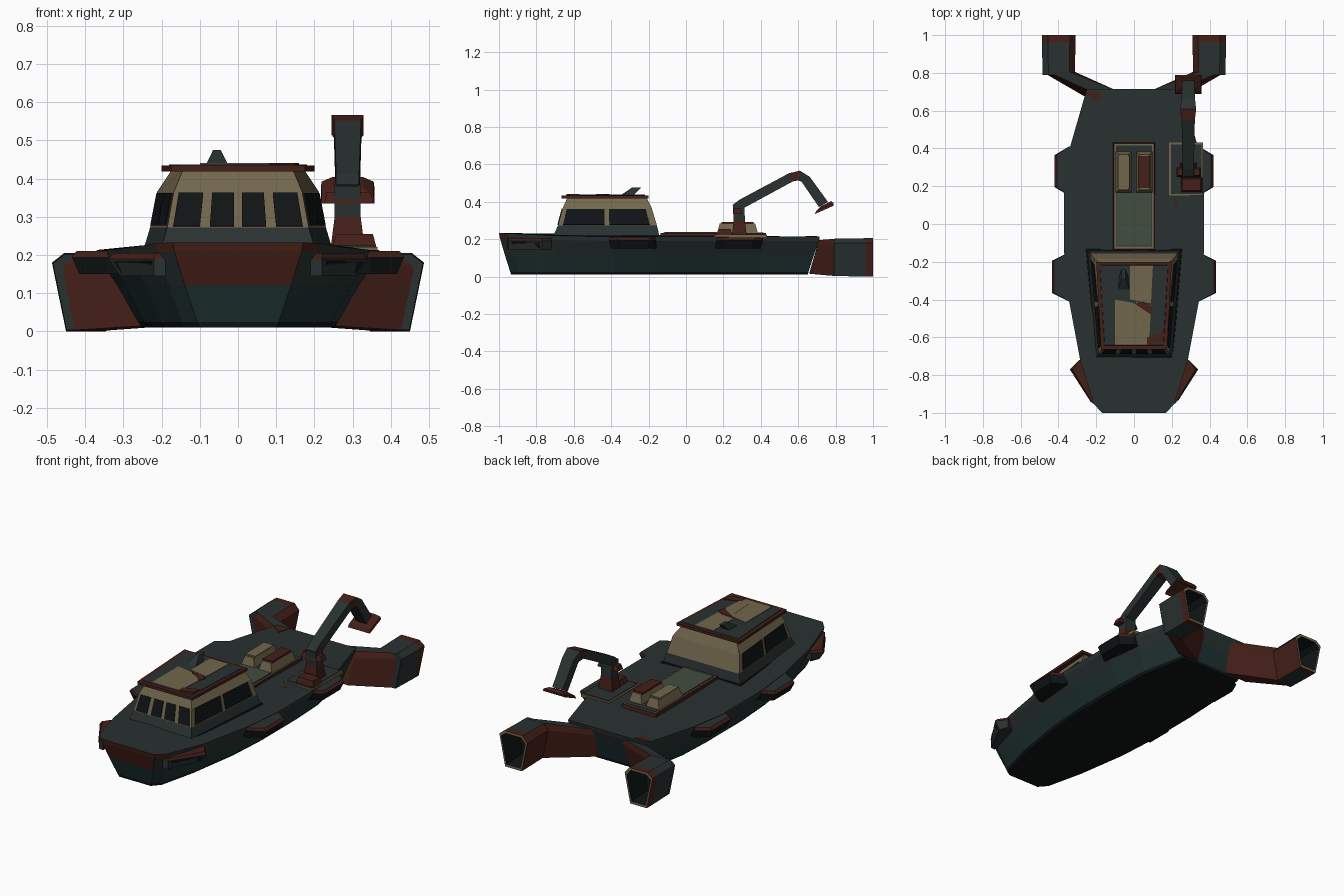
import bpy, bmesh
from mathutils import Vector as V

if "Cube" in bpy.data.objects:
    bpy.data.objects.remove(bpy.data.objects["Cube"])


def material(name, r, g, b):
    m = bpy.data.materials.new(name)
    m.diffuse_color = (r, g, b, 1)
    m.use_nodes = True
    m.node_tree.nodes["Principled BSDF"].inputs["Base Color"].default_value = m.diffuse_color
    return m


GREEN = material("dark_green", 0.022, 0.031, 0.030)
TEAL = material("teal", 0.014, 0.032, 0.032)
OLIVE = material("olive", 0.055, 0.075, 0.05)
RED = material("rust_red", 0.06, 0.014, 0.009)
CREAM = material("cream", 0.17, 0.135, 0.075)
BLACK = material("black", 0.005, 0.007, 0.008)


def loft(name, rings, mat, caps=True, bands=None):
    """Skin closed rings of points; bands maps a face test to a material."""
    bm = bmesh.new()
    vs = [[bm.verts.new(p) for p in r] for r in rings]
    n = len(vs[0])
    for a, b in zip(vs, vs[1:]):
        for i in range(n):
            bm.faces.new((a[i], a[(i + 1) % n], b[(i + 1) % n], b[i]))
    if caps:
        bm.faces.new(vs[0])
        bm.faces.new(vs[-1])
    bmesh.ops.recalc_face_normals(bm, faces=bm.faces)
    me = bpy.data.meshes.new(name)
    me.materials.append(mat)
    for m, test in bands or []:
        me.materials.append(m)
        for f in bm.faces:
            if test(f.calc_center_median()):
                f.material_index = len(me.materials) - 1
    bm.to_mesh(me)
    bm.free()
    ob = bpy.data.objects.new(name, me)
    bpy.context.collection.objects.link(ob)
    return ob


def box(name, x0, x1, y0, y1, z0, z1, mat, taper=0.0, **kw):
    def ring(z, t):
        return [(x0 + t, y0 + t, z), (x1 - t, y0 + t, z), (x1 - t, y1 - t, z), (x0 + t, y1 - t, z)]
    return loft(name, [ring(z0, 0), ring(z1, taper)], mat, **kw)


def panel(name, quad, u0, u1, v0, v1, mat, out=0.004):
    """Thin plate on part of a wall (quad: bottom left, bottom right, top right, top left)."""
    a, b, c, d = map(V, quad)
    n = (b - a).cross(d - a).normalized()
    def at(u, v):
        return a.lerp(b, u).lerp(d.lerp(c, u), v)
    pts = [at(u0, v0), at(u1, v0), at(u1, v1), at(u0, v1)]
    return loft(name, [[p - n * 0.004 for p in pts], [p + n * out for p in pts]], mat)


def patch(name, pts, z, mat):
    return loft(name, [[(x, y, z - 0.003) for x, y in pts], [(x, y, z + 0.002) for x, y in pts]], mat)


def mirror_x(ring):
    return [(-x, y, z) for x, y, z in ring]


def pair(name, rings, mat, **kw):
    loft(name + "_right", rings, mat, **kw)
    loft(name + "_left", [mirror_x(r) for r in rings], mat, **kw)


# hull: rings from keel to deck, each a mirrored half outline
STATIONS = [(-1, .17, .10), (-.95, .215, .14), (-.72, .285, .19), (-.4, .345, .235), (-.15, .37, .25),
            (.2, .37, .25), (.42, .335, .24), (.715, .25, .19)]


def hull_ring(t, z, ky):
    half = []
    for y, wt, wb in STATIONS:
        rise = 0.02 * max(0, (-y - .6) / .4) * t if z > 0.15 else 0
        half.append((wb + (wt - wb) * t, y * ky + (1 - ky) * -.14, z + rise))
    return half + mirror_x(half)[::-1]


loft("hull", [hull_ring(0, .01, .925), hull_ring(.1, .025, .93), hull_ring(.55, .12, .965),
              hull_ring(.95, .19, .995), hull_ring(1, .213, 1)], TEAL,
     bands=[(BLACK, lambda c: c.z < .02), (GREEN, lambda c: c.z > .13),
            (RED, lambda c: c.z > .13 and c.y < -.97)])

# vents in the hull flanks
def side_pod(name, ya, yb, xi, xo):
    rings = [[(xi - .06, y0, z), (xi, y0, z), (xo - dx, y0 + .045, z), (xo - dx, y1 - .045, z),
              (xi, y1, z), (xi - .06, y1, z)]
             for z, y0, y1, dx in ((.15, ya + .01, yb - .01, .02), (.195, ya, yb, 0), (.21, ya, yb, .012))]
    pair(name, rings, BLACK, bands=[(RED, lambda c: c.z > .197), (GREEN, lambda c: c.z > .205)])


side_pod("front_side_vent", -.41, -.15, .345, .435)
side_pod("rear_side_vent", .15, .41, .345, .42)
pair("bow_vent", [[(.19, -.955, z), (.22, -.95, z), (.34 - d, -.77, z), (.29, -.72, z), (.2, -.75, z)]
                  for z, d in ((.145, .03), (.19, 0), (.205, .015))], GREEN,
     bands=[(RED, lambda c: c.z > .195)])
for s, n in ((1, "right"), (-1, "left")):
    q = [(.205, -.95, .15), (.31, -.77, .15), (.335, -.775, .188), (.222, -.95, .188)]
    if s < 0:
        q = [(-x, y, z) for x, y, z in (q[1], q[0], q[3], q[2])]
    panel("bow_vent_grille_" + n, q, .1, .95, .1, .9, BLACK)

# rear thrusters: swept arm and hollow nozzle
SECTION = [(.345, 0), (.45, 0), (.487, .18), (.455, .205), (.34, .205), (.31, .17)]


def nozzle(y, k):
    return [(.4 + (x - .4) * k, y, .103 + (z - .103) * k) for x, z in SECTION]


root = [(.1, .66, .02), (.235, .66, .015), (.25, .7, .16), (.245, .71, .195), (.1, .71, .195), (.09, .7, .16)]
pair("thruster_arm", [root, nozzle(.805, .98)], RED, bands=[(GREEN, lambda c: c.z > .19)])
pair("thruster_nozzle", [nozzle(.79, .97), nozzle(.96, 1), nozzle(1, 1), nozzle(1, .86), nozzle(.86, .78)],
     GREEN, bands=[(RED, lambda c: c.y > .965 or (c.x * c.x < .13 and c.y < .9)),
                   (CREAM, lambda c: c.y > .995),
                   (BLACK, lambda c: abs(c.y - .93) < .002 or abs(c.y - .86) < .002)])

# cabin: flared skirt, walls and roof slab
def cab(z, yf, wf, yb, wb):
    return [(-wf, yf, z), (wf, yf, z), (wb, yb, z), (-wb, yb, z)]


c0, c1 = cab(.205, -.715, .205, -.14, .25), cab(.272, -.685, .185, -.155, .23)
c2, c3 = cab(.365, -.66, .168, -.183, .212), cab(.42, -.635, .145, -.21, .175)
loft("cabin_skirt", [c0, c1], GREEN)
loft("cabin_walls", [c1, c2, c3], CREAM)
loft("cabin_deck_frame", [cab(.205, -.725, .21, -.13, .258), cab(.222, -.72, .205, -.135, .252)], BLACK)
r0 = cab(.418, -.665, .175, -.2, .2)
loft("roof_slab", [r0, cab(.434, -.665, .175, -.2, .2)], RED)
loft("roof_top", [cab(.43, -.645, .158, -.215, .183), cab(.437, -.64, .155, -.22, .18)], GREEN)

# windows
front = (c1[0], c1[1], c2[1], c2[0])
for i, (a, b) in enumerate(((.04, .23), (.3, .47), (.53, .7), (.77, .96))):
    panel(f"front_window_{i}", front, a, b, .03, .97, BLACK)
for n, q, flip in (("right", (c1[1], c1[2], c2[2], c2[1]), 0), ("left", (c1[3], c1[0], c2[0], c2[3]), 1)):
    for i, (a, b) in enumerate(((.05, .47), (.52, .93))):
        if flip:
            a, b = 1 - b, 1 - a
        panel(f"{n}_window_{i}", q, a, b, .05, .96, BLACK)

# roof camouflage and raked mast
patch("roof_cream_centre", [(-.02, -.4), (.09, -.42), (.1, -.22), (-.02, -.22)], .438, CREAM)
patch("roof_cream_front", [(-.1, -.64), (.02, -.64), (.01, -.42), (-.1, -.4)], .438, CREAM)
patch("roof_cream_side", [(.02, -.64), (.08, -.64), (.09, -.43), (.01, -.41)], .438, CREAM)
patch("roof_red_streak", [(.07, -.64), (.15, -.62), (.16, -.57), (.07, -.6)], .439, RED)
patch("roof_red_wedge", [(.0, -.42), (.09, -.48), (.1, -.44), (.05, -.41)], .439, RED)
loft("roof_mast", [[(-.085, -.35, .434), (-.025, -.35, .434), (-.03, -.28, .434), (-.08, -.28, .434)],
                   [(-.065, -.29, .475), (-.045, -.29, .475), (-.045, -.24, .475), (-.065, -.24, .475)]], GREEN)

# midship hatch with two raised lockers
box("hatch_base", -.112, .112, -.14, .432, .205, .232, RED, .004)
box("hatch_trim", -.104, .104, -.13, .424, .225, .234, CREAM)
box("hatch_floor", -.096, .096, -.12, .415, .225, .236, GREEN)
box("hatch_cover", -.093, .093, -.115, .165, .23, .239, OLIVE)
for s, n, m in ((-1, "left", CREAM), (1, "right", RED)):
    xs = sorted((s * .012, s * .098))
    box("locker_" + n, *xs, .165, .385, .23, .285, CREAM, .016)
    box("locker_lid_" + n, xs[0] + .012, xs[1] - .012, .19, .36, .28, .292, m)

# crane: deck plate, pedestal, jointed arm and gripper
box("crane_trim", .185, .365, .15, .432, .205, .221, CREAM)
box("crane_plate", .195, .357, .16, .422, .21, .225, GREEN)
box("crane_base", .245, .365, .165, .25, .21, .255, RED, .012)
loft("crane_pedestal", [cab(z, y0, w, y1, w) for z, y0, y1, w in
                        ((.215, .245, .325, .045), (.3, .255, .315, .034), (.385, .25, .312, .034))],
     GREEN, bands=[(RED, lambda c: c.z < .27)]).location.x = .287


def arm_ring(y, z, dy, dz, w):
    """Cross-section centred at y, z; dy, dz points to its upper edge."""
    return [(.287 - w, y - dy, z - dz), (.287 + w, y - dy, z - dz),
            (.287 + w, y + dy, z + dz), (.287 - w, y + dy, z + dz)]


loft("crane_arm", [arm_ring(.262, .36, -.014, .022, .03), arm_ring(.30, .39, -.012, .022, .03),
                   arm_ring(.56, .53, -.01, .022, .035), arm_ring(.605, .54, .004, .026, .042),
                   arm_ring(.64, .52, .022, .013, .036), arm_ring(.735, .385, .024, .014, .032)],
     GREEN, bands=[(RED, lambda c: .56 < c.y < .62)])
loft("crane_gripper", [arm_ring(.75, .39, .028, .014, .04), arm_ring(.743, .372, .046, .02, .068),
                       arm_ring(.738, .356, .05, .022, .07), arm_ring(.742, .365, .03, .012, .045)],
     RED)
box("arm_bracket", .225, .355, .25, .3, .335, .365, RED, .008)

# camouflage on the deck
patch("deck_patch_middle", [(.12, .08), (.24, .1), (.21, .15), (.12, .15)], .214, RED)
patch("deck_patch_stern_left", [(-.25, .7), (-.17, .7), (-.19, .64), (-.255, .69)], .214, RED)
